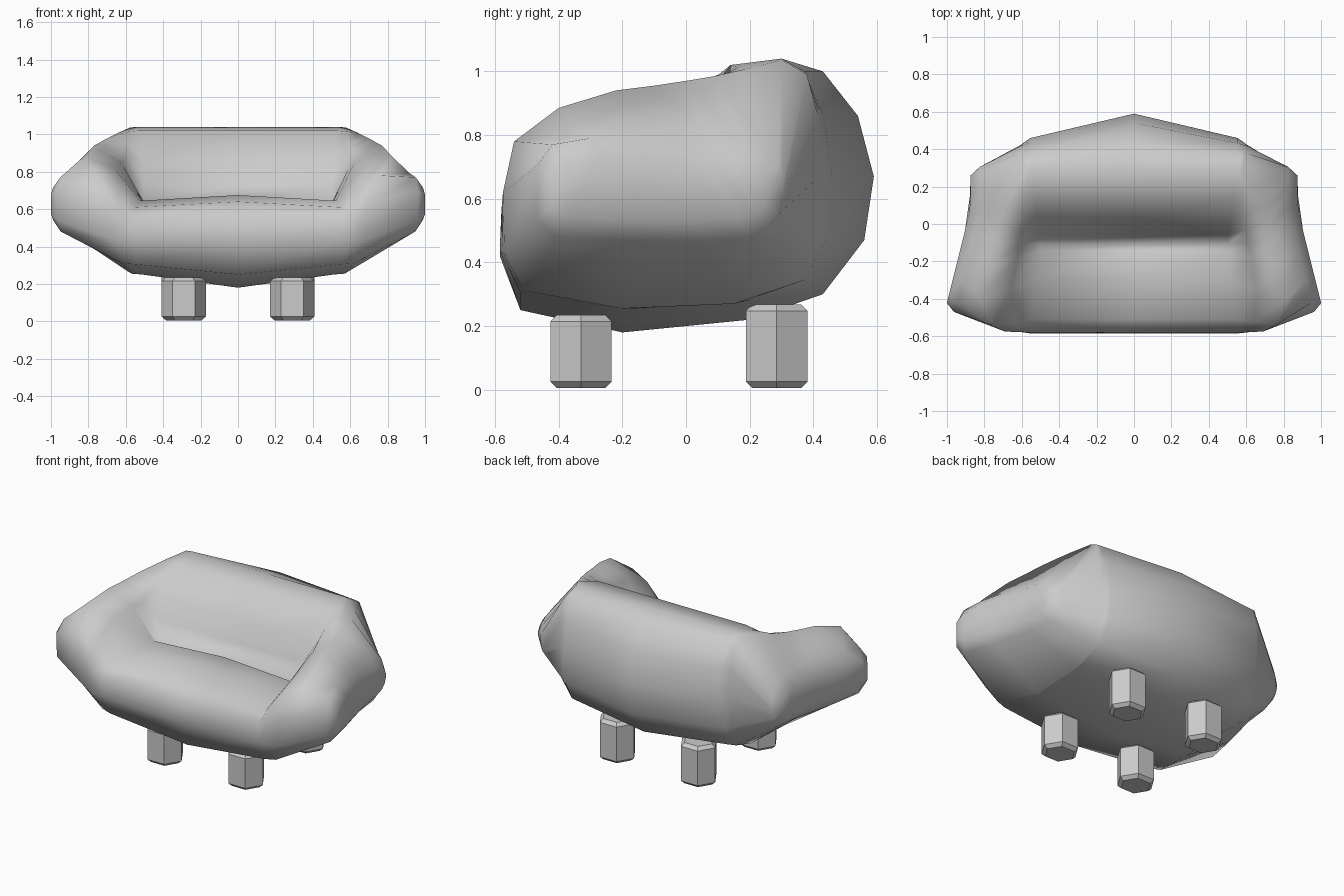
import bpy, bmesh, math

if "Cube" in bpy.data.objects:
    bpy.data.objects.remove(bpy.data.objects["Cube"])

# Centre section of the sofa (y, z), starting underneath and going round by the front
centre = [(-.2, .18), (-.52, .25), (-.585, .42), (-.58, .56), (-.51, .64), (-.3, .675),
          (-.14, .67), (-.11, .65), (-.06, .74), (.01, .86), (.14, 1.02), (.3, 1.04),
          (.43, 1.0), (.54, .86), (.59, .67), (.56, .47), (.43, .30), (.2, .22)]

# Ridge section running over the top of the arm (x, y, z)
ridge = [(.57, -.2, .255), (.62, -.5, .31), (.66, -.57, .43), (.69, -.575, .62),
         (.76, -.54, .78), (.82, -.4, .885), (.77, -.22, .94), (.74, -.1, .955),
         (.715, .0, .97), (.685, .09, .985), (.64, .19, 1.008), (.58, .3, 1.035),
         (.60, .38, .99), (.61, .415, .86), (.61, .42, .67), (.61, .405, .48),
         (.59, .33, .33), (.57, .15, .27)]

# Rim of the outer arm pad (y, z)
rim_yz = [(-.2, .47), (-.41, .48), (-.47, .54), (-.47, .70), (-.42, .77), (-.3, .79),
          (-.15, .79), (-.03, .79), (.08, .79), (.18, .785), (.25, .76), (.29, .71),
          (.305, .66), (.305, .61), (.29, .55), (.26, .51), (.2, .48), (.05, .47)]


def seat_end(y, z):
    """Section where the seat meets the arm: back pulled in, base lifted."""
    drop = .03 if y < -.05 and .6 < z < .7 else 0
    return (min(.555, .5 + .12 * abs(y + .1)), y - .45 * max(0, y - .3),
            z - drop + max(0, .5 - z) * .22)


def pad_x(y):
    """Outer face of the arm flares towards the front."""
    return .875 + .25 * max(0, .08 - y)


# Steep inner wall of the arm, between seat end and ridge
end = [seat_end(*p) for p in centre]
wall = []
for i, (a, b) in enumerate(zip(end, ridge)):
    fx, fz = (.45, .7) if 4 <= i <= 9 else (.5, .5)
    wall.append((a[0] + (b[0] - a[0]) * fx, (a[1] + b[1]) / 2, a[2] + (b[2] - a[2]) * fz))

rim = [(pad_x(y) - .05, y, z) for y, z in rim_yz]
cap = []
for y, z in rim_yz:
    yc, zc = -.08 + (y + .08) * .88, .63 + (z - .63) * .6
    cap.append((pad_x(yc), yc, zc))
half = [end, wall, ridge, rim, cap]


# Upholstered body: loft through the sections, both sides
bm = bmesh.new()
sections = [[(-x, y, z) for x, y, z in s] for s in reversed(half)]
sections += [[(0, y, z) for y, z in centre]] + half
rings = [[bm.verts.new(p) for p in s] for s in sections]
n = len(centre)
for a, b in zip(rings, rings[1:]):
    for i in range(n):
        j = (i + 1) % n
        bm.faces.new((a[i], a[j], b[j], b[i]))
# Arm pads closed with strips from front to back
for r in (rings[0], rings[-1]):
    for k in range(n // 2 - 1):
        lo, lo2, hi, hi2 = (2 - k) % n, (1 - k) % n, 3 + k, 4 + k
        bm.faces.new((r[lo], r[lo2], r[hi2], r[hi]))
bmesh.ops.recalc_face_normals(bm, faces=bm.faces)
for f in bm.faces:
    f.smooth = True
mesh = bpy.data.meshes.new("sofa_body")
bm.to_mesh(mesh)
bm.free()
bpy.context.collection.objects.link(bpy.data.objects.new("sofa_body", mesh))


# Six-sided feet with chamfered edges
def leg(name, x, y, top):
    bpy.ops.mesh.primitive_cylinder_add(vertices=6, radius=.118, depth=top - .005,
                                        location=(x, y, top / 2 + .0025),
                                        rotation=(0, 0, math.pi / 2))
    o = bpy.context.object
    o.name = name
    o.scale = (.94, 1, 1)
    bpy.ops.object.transform_apply(location=False, rotation=True, scale=True)
    b = o.modifiers.new("chamfer", 'BEVEL')
    b.width = .02
    b.segments = 1
    b.limit_method = 'ANGLE'
    b.angle_limit = math.radians(75)


for side, sx in (("left", -1), ("right", 1)):
    leg("front_leg_" + side, sx * .29, -.33, .235)
    leg("back_leg_" + side, sx * .29, .285, .268)
